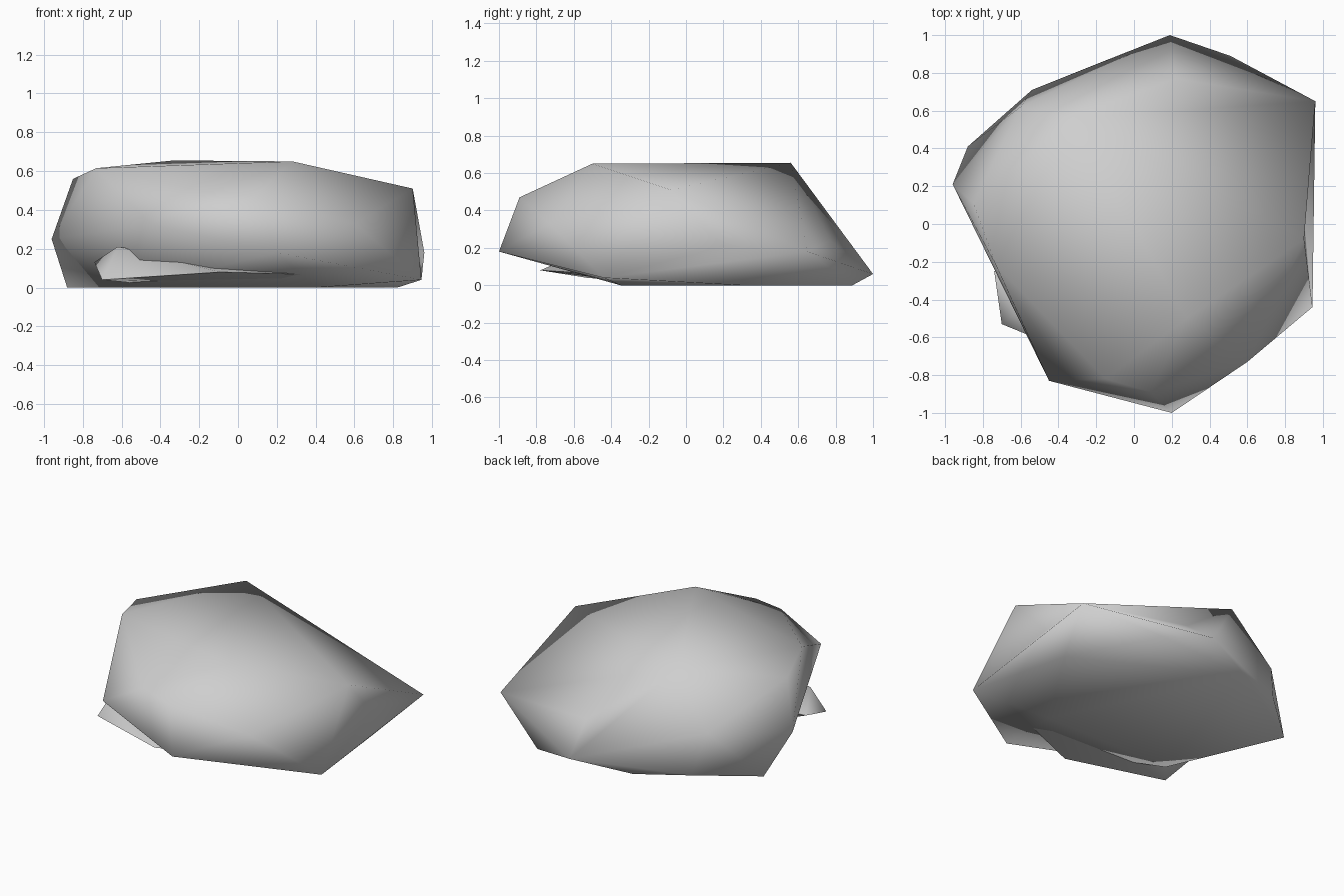
import bpy
import bmesh
import math

old = bpy.data.objects.get("Cube")
if old:
    bpy.data.objects.remove(old, do_unlink=True)

# Stone colour
grey = bpy.data.materials.new("stone grey")
grey.use_nodes = True
colour = (0.62, 0.62, 0.62, 1)
grey.diffuse_color = colour
shader = grey.node_tree.nodes["Principled BSDF"]
shader.inputs["Base Color"].default_value = colour
shader.inputs["Roughness"].default_value = 0.9


def wrap(corners):
    """Wrap a faceted skin around the corners."""
    bm = bmesh.new()
    for corner in corners:
        bm.verts.new(corner)
    bmesh.ops.convex_hull(bm, input=bm.verts)
    loose = [v for v in bm.verts if not v.link_faces]
    bmesh.ops.delete(bm, geom=loose, context='VERTS')
    return bm


def nearest(bm, corner):
    return min(bm.verts, key=lambda v: sum((a - b) ** 2 for a, b in zip(v.co, corner)))


def dent_edge(bm, start, end, target):
    """Split an edge in two and push its middle to the target."""
    edge = bm.edges.get((nearest(bm, start), nearest(bm, end)))
    if edge:
        split = bmesh.ops.subdivide_edges(bm, edges=[edge], cuts=1)
        middle = [g for g in split['geom_inner'] if isinstance(g, bmesh.types.BMVert)]
        middle[0].co = target


def dent_face(bm, corners, target):
    """Fan a face out from its centre and push the centre to the target."""
    face = bm.faces.get([nearest(bm, c) for c in corners])
    if face:
        bmesh.ops.poke(bm, faces=[face])['verts'][0].co = target


def finish(bm, name):
    bmesh.ops.recalc_face_normals(bm, faces=bm.faces)
    mesh = bpy.data.meshes.new(name)
    bm.to_mesh(mesh)
    bm.free()
    mesh.materials.append(grey)
    obj = bpy.data.objects.new(name, mesh)
    bpy.context.collection.objects.link(obj)
    bpy.ops.object.select_all(action='DESELECT')
    obj.select_set(True)
    bpy.context.view_layer.objects.active = obj
    bpy.ops.object.shade_smooth_by_angle(angle=math.radians(85))


# Main rock, from the crown down to the base
peak, back_tip = (-.33, .56, .655), (.19, 1, .06)
side_tip, front_tip = (.96, .65, .18), (.945, -.44, .04)
crown = [peak, (.28, -.5, .65), (-.73, -.22, .615), (-.85, .11, .56),
         (.9, -.08, .51), (.09, -.89, .47), (-.15, -.82, .49)]
waist = [(-.45, -.83, .325), (.6, -.73, .33), (-.6, .62, .3),
         (-.96, .21, .25), (.2, -1, .18), side_tip]
base = [back_tip, front_tip, (-.54, .71, .03), (-.88, .41, 0),
        (-.19, .85, 0), (.51, .89, 0), (.82, .3, 0), (.4, -.35, 0), (-.55, -.35, 0)]
rock = wrap(crown + waist + base)

# Shallow hollows in the side and the back
dent_edge(rock, front_tip, side_tip, (.885, .2, .21))
dent_face(rock, (peak, back_tip, side_tip), (.22, .77, .24))
finish(rock, "rock")

# Low ledge tucked under the front overhang
ledge = wrap([(-.7, -.53, .04), (-.09, -.78, .08), (-.62, -.47, .21),
              (-.74, -.25, .13), (0, -.5, .13), (.66, -.45, .06),
              (-.5, -.3, .02), (.5, -.3, .02)])
finish(ledge, "front_ledge")
